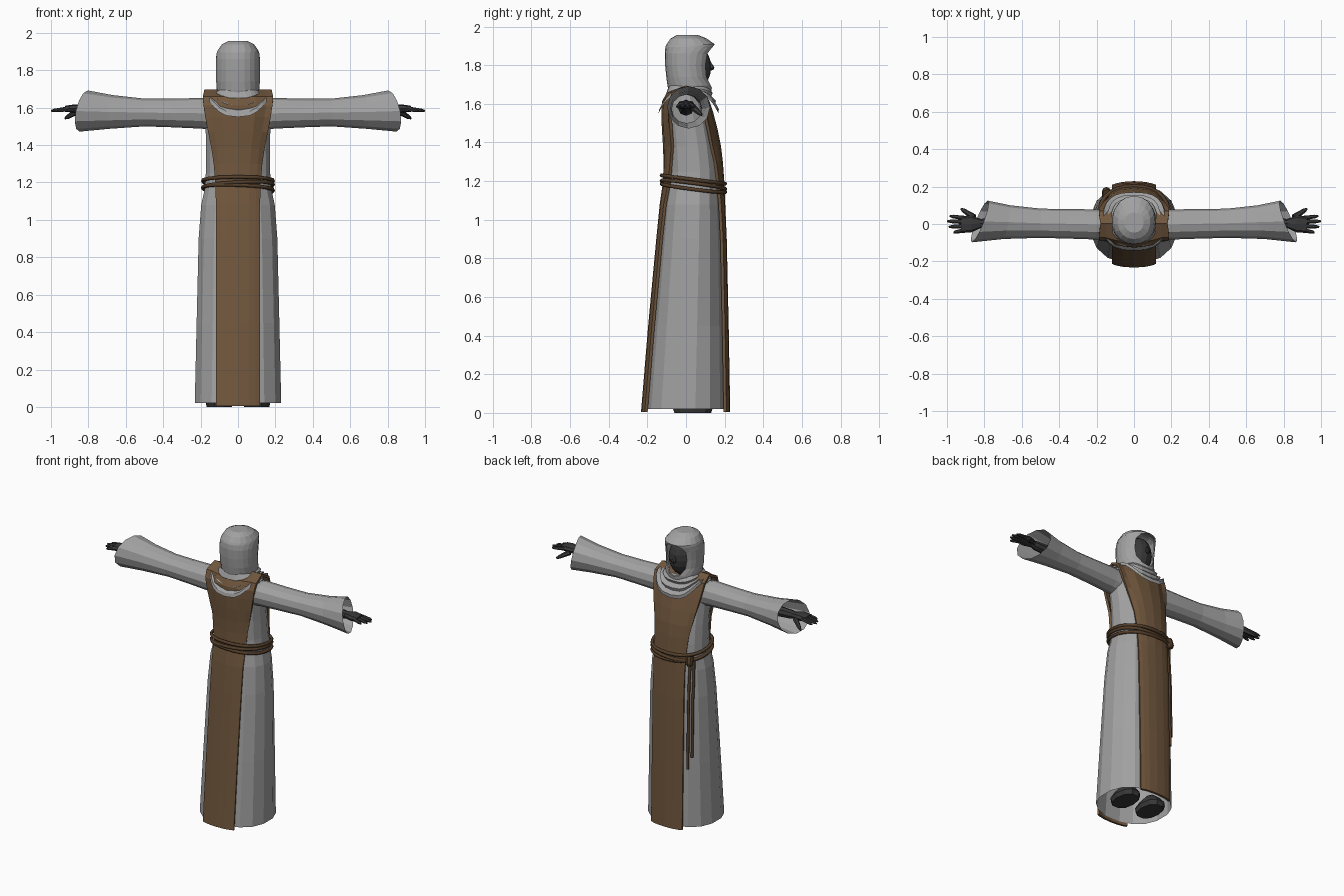
import bpy, bmesh
from math import sin, cos, pi, asin
from mathutils import Vector

if "Cube" in bpy.data.objects:
    bpy.data.objects.remove(bpy.data.objects["Cube"])


def material(name, rgb):
    m = bpy.data.materials.new(name)
    m.use_nodes = True
    m.diffuse_color = (*rgb, 1)
    m.node_tree.nodes["Principled BSDF"].inputs["Base Color"].default_value = (*rgb, 1)
    return m


GREY = material("grey_cloth", (.36, .36, .36))
BROWN = material("brown_cloth", (.165, .095, .047))
ROPE = material("dark_brown_rope", (.09, .05, .024))
DARK = material("charcoal_skin", (.04, .04, .04))


def loft(name, rings, mat, closed=True, caps=(False, False), thick=0):
    """Skin a list of equal-length point rings."""
    bm = bmesh.new()
    rows = [[bm.verts.new(p) for p in r] for r in rings]
    n = len(rows[0])
    for a, b in zip(rows, rows[1:]):
        for i in range(n if closed else n - 1):
            j = (i + 1) % n
            bm.faces.new((a[i], a[j], b[j], b[i]))
    for use, row in zip(caps, (rows[0], rows[-1])):
        if use:
            bm.faces.new(row)
    bmesh.ops.remove_doubles(bm, verts=bm.verts, dist=.0005)
    bmesh.ops.recalc_face_normals(bm, faces=bm.faces)
    me = bpy.data.meshes.new(name)
    bm.to_mesh(me)
    bm.free()
    me.materials.append(mat)
    ob = bpy.data.objects.new(name, me)
    bpy.context.collection.objects.link(ob)
    if thick:
        mod = ob.modifiers.new("thickness", "SOLIDIFY")
        mod.thickness, mod.offset = thick, 0
    return ob


def power(v, n):
    return (abs(v) ** (2 / n)) * (1 if v >= 0 else -1)


def oval(hx, y0, y1, n=2.3, start=0, sweep=2 * pi, count=16, ends=False):
    """Points (x, y) on a squarish oval."""
    c, r = (y0 + y1) / 2, (y1 - y0) / 2
    div = count - 1 if ends else count
    angles = [start + sweep * i / div for i in range(count)]
    return [(hx * power(cos(a), n), c + r * power(sin(a), n)) for a in angles]


def limb(name, a, b, r1, r2, mat, sides=6):
    """Tapered rod between two points."""
    a, b = Vector(a), Vector(b)
    d = (b - a).normalized()
    u = d.orthogonal().normalized()
    v = d.cross(u)
    rings = []
    for t, r in ((0, r1), (.8, r1 * .2 + r2 * .8), (1, r2 * .55)):
        c = a.lerp(b, t)
        rings.append([c + (u * cos(k * 2 * pi / sides) + v * sin(k * 2 * pi / sides)) * r
                      for k in range(sides)])
    return loft(name, rings, mat, caps=(True, True))


# Robe: height, half width, back depth, front depth
ROBE = [(.02, .235, -.212, .208), (.45, .225, -.175, .2), (.9, .214, -.133, .19),
        (1.08, .2, -.115, .182), (1.17, .18, -.1, .178), (1.25, .175, -.094, .176),
        (1.38, .174, -.098, .16), (1.5, .176, -.106, .136), (1.6, .184, -.108, .106),
        (1.65, .178, -.088, .085), (1.672, .15, -.05, .05)]
loft("robe", [[(x, y, z) for x, y in oval(hx, y0, y1, start=pi / 16)]
              for z, hx, y0, y1 in ROBE], GREY, caps=(False, True))


def robe_y(x, z, side, limit=.8):
    """Depth of the robe surface at x, z on the front (+1) or back (-1)."""
    lo, hi = ROBE[0], ROBE[1]
    for lo, hi in zip(ROBE, ROBE[1:]):
        if z <= hi[0]:
            break
    t = max(0, min(1, (z - lo[0]) / (hi[0] - lo[0])))
    hx, y0, y1 = (lo[k] + (hi[k] - lo[k]) * t for k in (1, 2, 3))
    q = (1 - min(limit, abs(x) / hx) ** 2.3) ** (1 / 2.3)
    return (y0 + y1) / 2 + side * (y1 - y0) / 2 * q


# Tabard: one strip from the back hem, over the shoulders, to the front hem
TABARD = [(.005, .115), (.45, .115), (.9, .115), (1.08, .115), (1.2, .118), (1.3, .126),
          (1.38, .138), (1.47, .157), (1.55, .174), (1.61, .184), (1.655, .188)]
COLS = [-1, -.8, -.5, 0, .5, .8, 1]


def tabard_rows(side):
    return [[(w * c, robe_y(w * c, z, side) + side * .013, z) for c in COLS] for z, w in TABARD]


top = [[(.18 * c, .002, 1.688) for c in COLS]]
loft("tabard", tabard_rows(-1) + top + tabard_rows(1)[::-1], BROWN, closed=False, thick=.016)

# Draped cowl with folds, dipping at front and back
COWL = [(.17, -.143, .168, 1.66, .11), (.165, -.138, .17, 1.678, .105),
        (.14, -.118, .148, 1.665, .07), (.142, -.12, .155, 1.675, .06),
        (.12, -.1, .13, 1.668, .03), (.122, -.102, .138, 1.68, .025),
        (.104, -.088, .112, 1.695, 0)]
rings = []
for hx, y0, y1, z, drop in COWL:
    mid, r = (y0 + y1) / 2, (y1 - y0) / 2
    rings.append([(x, y, z - drop * abs((y - mid) / r) ** 3)
                  for x, y in oval(hx, y0, y1, n=2.8, count=24)])
loft("cowl", rings, GREY)

# Hood: height, half width, back, front, half width of the face opening
HOOD = [(1.64, .1, -.08, .125, 0), (1.685, .108, -.09, .13, 0), (1.695, .11, -.092, .13, .035),
        (1.74, .114, -.098, .12, .064), (1.8, .115, -.104, .122, .073),
        (1.86, .115, -.106, .132, .072), (1.893, .11, -.103, .145, .05),
        (1.905, .106, -.098, .147, 0), (1.935, .085, -.078, .105, 0), (1.953, .05, -.045, .06, 0)]
rings = []
for z, hx, y0, y1, w in HOOD:
    t = asin(w / hx)
    rings.append([(x, y, z) for x, y in oval(hx, y0, y1, n=2.1, start=pi / 2 + t,
                                             sweep=2 * pi - 2 * t, count=19, ends=True)])
loft("hood", rings, GREY, closed=False, caps=(False, True), thick=.008)

# Face inside the hood
bpy.ops.mesh.primitive_uv_sphere_add(segments=14, ring_count=10, location=(0, .03, 1.79))
face = bpy.context.object
face.name = "face"
face.scale = (.086, .1, .125)
face.data.materials.append(DARK)
limb("nose", (0, .118, 1.82), (0, .136, 1.775), .008, .018, DARK)

# Sleeves, hands and feet, mirrored
SLEEVE = [(.1, -.08, .08, 1.48, 1.64, 0), (.2, -.083, .078, 1.488, 1.652, 0),
          (.35, -.078, .08, 1.495, 1.648, 0), (.5, -.074, .082, 1.5, 1.648, .1),
          (.68, -.08, .1, 1.487, 1.667, .5), (.83, -.098, .125, 1.472, 1.692, 1)]
PALM = [(.82, -.022, .028, 1.57, 1.61), (.87, -.045, .045, 1.572, 1.618),
        (.925, -.048, .04, 1.578, 1.61)]
FINGERS = [("index", .034, .985), ("middle", .012, 1.0), ("ring", -.012, .99), ("little", -.036, .965)]
for s, side in ((1, "left"), (-1, "right")):
    rings = []
    for x, y0, y1, z0, z1, slant in SLEEVE:
        mid = (z0 + z1) / 2
        rings.append([(s * (x - slant * (.38 * y + .2 * (z - mid))), y, z)
                      for z, y in ((mid + dz, y) for dz, y in oval((z1 - z0) / 2, y0, y1, n=2, count=12))])
    loft(side + "_sleeve", rings, GREY)
    limb(side + "_forearm", (s * .55, 0, 1.58), (s * .86, .002, 1.59), .042, .026, DARK, 8)
    rings = [[(s * x, y, (z0 + z1) / 2 + dz) for dz, y in oval((z1 - z0) / 2, y0, y1, n=2.6, count=8)]
             for x, y0, y1, z0, z1 in PALM]
    loft(side + "_palm", rings, DARK, caps=(True, True))
    for label, y, tip in FINGERS:
        limb(f"{side}_{label}_finger", (s * .9, y * .9, 1.595), (s * tip, y * 1.25, 1.583), .013, .009, DARK)
    limb(side + "_thumb", (s * .855, .035, 1.583), (s * .925, .082, 1.542), .018, .01, DARK)

    sole = [(0, .9), (.03, 1), (.07, .7), (.1, .35)]
    loft(side + "_foot", [[(s * .1 + x, y, z) for x, y in oval(.075 * k, .035 - .11 * k, .035 + .11 * k, count=10)]
                          for z, k in sole], DARK, caps=(True, True))


def rope(name, points, radius, cyclic=False):
    cu = bpy.data.curves.new(name, "CURVE")
    cu.dimensions = "3D"
    cu.bevel_depth, cu.bevel_resolution = radius, 1
    cu.use_fill_caps = True
    sp = cu.splines.new("POLY")
    sp.points.add(len(points) - 1)
    for p, co in zip(sp.points, points):
        p.co = (*co, 1)
    sp.use_cyclic_u = cyclic
    cu.materials.append(ROPE)
    ob = bpy.data.objects.new(name, cu)
    bpy.context.collection.objects.link(ob)
    return ob


# Belt of wound ropes, sloping down to the front
for i, (z, tilt) in enumerate(((1.213, 0), (1.185, .05), (1.17, -.04))):
    rope(f"belt_rope_{i + 1}", [(x, y, z - .13 * y + tilt * x)
                                for x, y in oval(.188, -.126, .203, count=28)], .0105, True)

# Knot and hanging rope ends
limb("belt_knot", (-.142, .16, 1.185), (-.15, .18, 1.125), .026, .022, ROPE, 8)
for i, (x, end) in enumerate(((-.14, .42), (-.162, .5))):
    heights = [1.15 + (end - 1.15) * k / 5 for k in range(6)]
    rope(f"belt_tail_{i + 1}", [(x, robe_y(x, z, 1) + .012, z) for z in heights], .0095)
